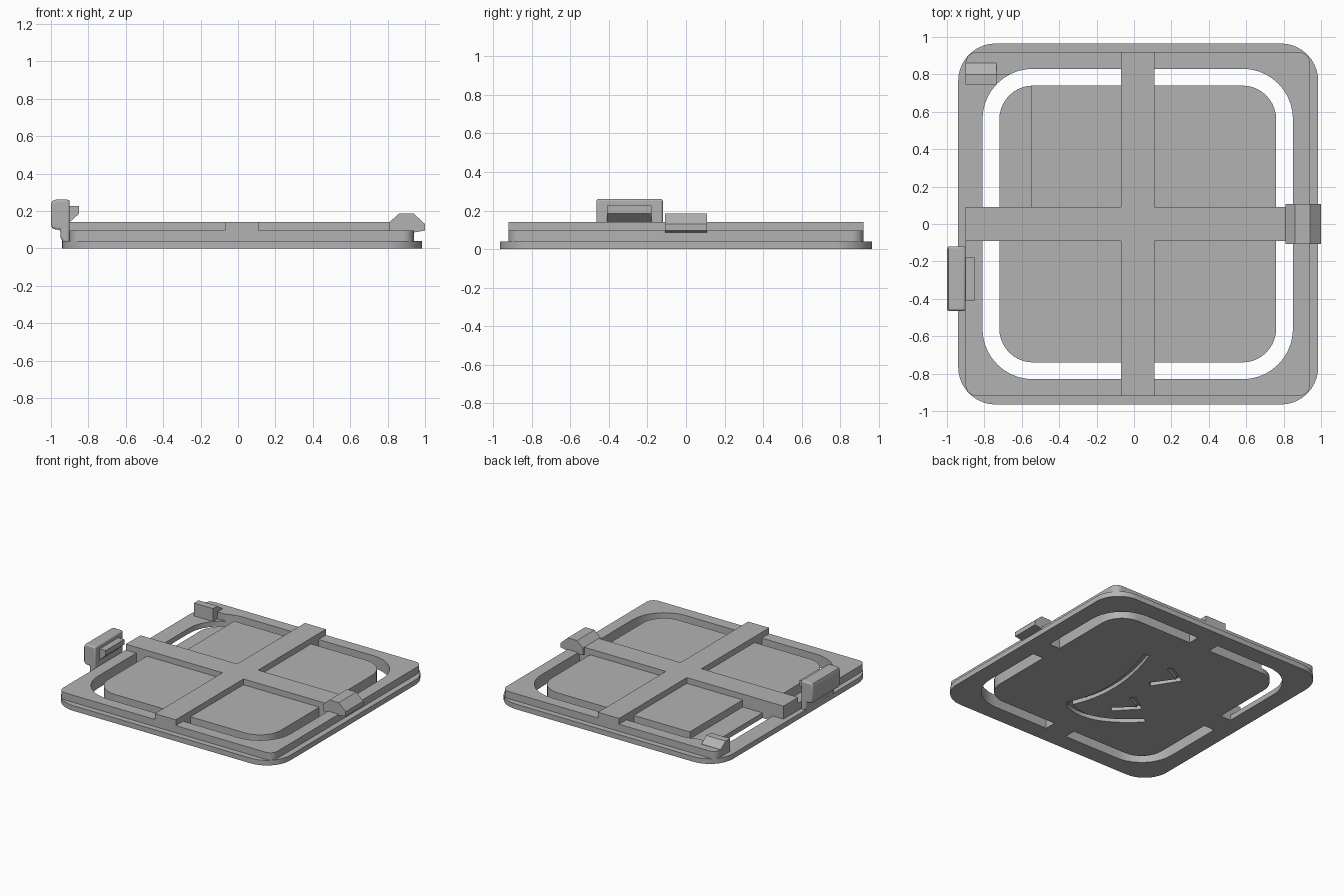
import bpy, math
from mathutils import Vector

cube = bpy.data.objects.get("Cube")
if cube:
    bpy.data.objects.remove(cube, do_unlink=True)

grey = bpy.data.materials.new("plain grey")
grey.use_nodes = True
grey.diffuse_color = (0.45, 0.45, 0.45, 1)
grey.node_tree.nodes["Principled BSDF"].inputs["Base Color"].default_value = (0.45, 0.45, 0.45, 1)


def prism(name, points, low, high, axis="z"):
    """Extrude a 2D outline along an axis: z takes (x, y), y takes (x, z), x takes (y, z)."""
    place = {"z": lambda a, b, c: (a, b, c),
             "y": lambda a, b, c: (a, c, b),
             "x": lambda a, b, c: (c, a, b)}[axis]
    n = len(points)
    verts = [place(a, b, c) for c in (low, high) for a, b in points]
    faces = [list(range(n))[::-1], list(range(n, 2 * n))]
    faces += [(i, (i + 1) % n, n + (i + 1) % n, n + i) for i in range(n)]
    mesh = bpy.data.meshes.new(name)
    mesh.from_pydata(verts, [], faces)
    mesh.materials.append(grey)
    obj = bpy.data.objects.new(name, mesh)
    bpy.context.collection.objects.link(obj)
    bpy.context.view_layer.objects.active = obj
    bpy.ops.object.select_all(action="DESELECT")
    obj.select_set(True)
    bpy.ops.object.mode_set(mode="EDIT")
    bpy.ops.mesh.select_all(action="SELECT")
    bpy.ops.mesh.normals_make_consistent(inside=False)
    bpy.ops.object.mode_set(mode="OBJECT")
    return obj


def rect(x0, x1, y0, y1):
    return [(x0, y0), (x1, y0), (x1, y1), (x0, y1)]


def rounded(x0, x1, y0, y1, r, steps=10):
    corners = [(x1 - r, y1 - r), (x0 + r, y1 - r), (x0 + r, y0 + r), (x1 - r, y0 + r)]
    return [(cx + r * math.cos(a), cy + r * math.sin(a))
            for k, (cx, cy) in enumerate(corners)
            for a in [math.pi / 2 * (k + i / steps) for i in range(steps + 1)]]


def stroke(path, width):
    """Outline of a constant-width band along a path."""
    pts = [Vector(p) for p in path]
    left, right = [], []
    for i, p in enumerate(pts):
        d = (pts[min(i + 1, len(pts) - 1)] - pts[max(i - 1, 0)]).normalized()
        side = Vector((-d.y, d.x)) * width / 2
        left.append(tuple(p + side))
        right.append(tuple(p - side))
    return left + right[::-1]


def arc(a, m, b, steps=12):
    """Quadratic curve from a to b passing through m at its middle."""
    a, m, b = Vector(a), Vector(m), Vector(b)
    c = 2 * m - (a + b) / 2
    return [a * (1 - t) ** 2 + c * 2 * t * (1 - t) + b * t * t
            for t in [i / steps for i in range(steps + 1)]]


def combine(obj, other, operation):
    mod = obj.modifiers.new(operation.title(), "BOOLEAN")
    mod.operation, mod.solver, mod.object = operation, "EXACT", other
    bpy.context.view_layer.objects.active = obj
    bpy.ops.object.modifier_apply(modifier=mod.name)
    bpy.data.objects.remove(other, do_unlink=True)


# Stepped frame with its rounded opening
frame = prism("frame", rounded(-0.94, 0.985, -0.965, 0.965, 0.2), 0, 0.04)
combine(frame, prism("upper_step", rounded(-0.9, 0.94, -0.92, 0.92, 0.06), 0.02, 0.095), "UNION")
combine(frame, prism("opening", rounded(-0.81, 0.85, -0.83, 0.83, 0.27), -0.1, 0.3), "DIFFERENCE")

# Centre panel and crossing bars
combine(frame, prism("panel", rounded(-0.72, 0.76, -0.74, 0.74, 0.18), 0, 0.095), "UNION")
combine(frame, prism("long_bar", rect(-0.07, 0.11, -0.92, 0.92), 0, 0.14), "UNION")
combine(frame, prism("cross_bar", rect(-0.9, 0.94, -0.09, 0.09), 0, 0.14), "UNION")

# Lowered area beside the small catch
combine(frame, prism("lowered_area", rect(-1.1, -0.55, 0.09, 0.8), 0.04, 0.3), "DIFFERENCE")

# Shallow grooves in the underside
grooves = [arc((0.23, 0.41), (0.13, -0.08), (0.215, -0.47)),
           arc((0.2, -0.47), (-0.06, -0.5), (-0.35, -0.3)),
           [(-0.07, -0.33), (-0.21, -0.19), (-0.08, -0.11)],
           [(-0.05, 0.11), (-0.17, 0.29), (-0.02, 0.37)]]
for path in grooves:
    combine(frame, prism("groove", stroke(path, 0.045), -0.1, 0.03), "DIFFERENCE")

# Tall side clip with an inward hook
clip = prism("side_clip", [(-0.9, 0.03), (-0.9, 0.26), (-0.975, 0.26), (-0.993, 0.253), (-1, 0.235),
                           (-1, 0.125), (-0.993, 0.108), (-0.975, 0.1), (-0.95, 0.1),
                           (-0.95, 0.06), (-0.935, 0.03)], -0.465, -0.12, "y")
bevel = clip.modifiers.new("Soft ends", "BEVEL")
bevel.width, bevel.segments = 0.012, 3
bevel.limit_method, bevel.angle_limit = "ANGLE", math.radians(60)
prism("side_clip_hook", [(-0.91, 0.14), (-0.9, 0.14), (-0.85, 0.185), (-0.85, 0.225), (-0.91, 0.225)],
      -0.41, -0.18, "y")

# Sloped latch at the opposite end of the cross bar
prism("latch", [(0.81, 0.085), (0.81, 0.14), (0.86, 0.185), (0.94, 0.185), (1, 0.13), (1, 0.095),
                (0.94, 0.085)], -0.108, 0.108, "y")

# Small corner catch
prism("corner_catch", [(0.745, 0.03), (0.745, 0.14), (0.8, 0.14), (0.86, 0.097), (0.86, 0.03)],
      -0.9, -0.735, "x")

for obj in (frame, clip):
    bpy.ops.object.select_all(action="DESELECT")
    obj.select_set(True)
    bpy.context.view_layer.objects.active = obj
    bpy.ops.object.shade_smooth_by_angle(angle=math.radians(30))
